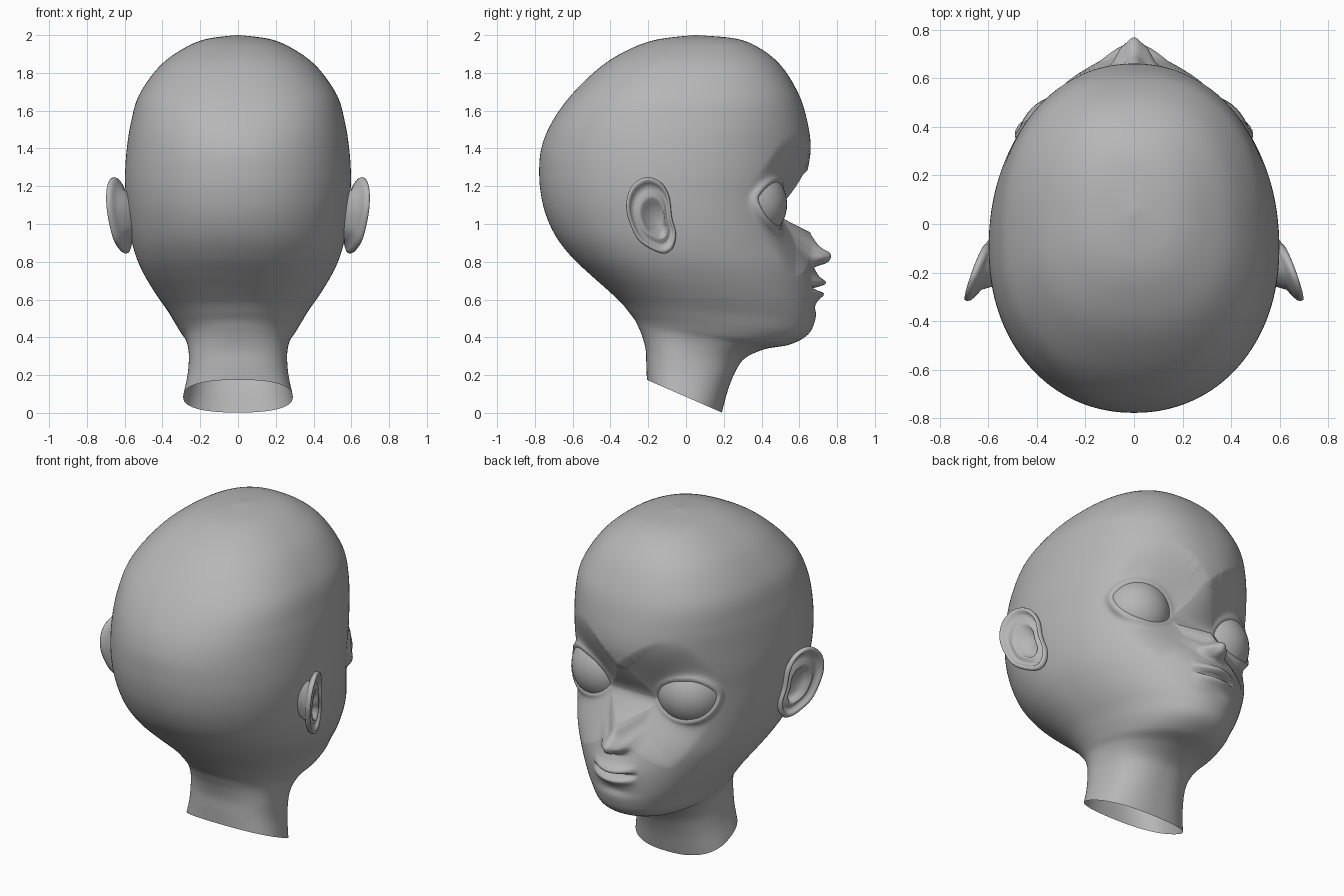
import bpy, bmesh, math
from mathutils import Vector

if "Cube" in bpy.data.objects:
    bpy.data.objects.remove(bpy.data.objects["Cube"])

SEG, SUB = 320, 10

grey = bpy.data.materials.new("plain grey")
grey.diffuse_color = (0.47, 0.47, 0.47, 1)
grey.use_nodes = True
grey.node_tree.nodes["Principled BSDF"].inputs["Base Color"].default_value = grey.diffuse_color


def finish(name, bm, fix=False):
    if fix:
        bmesh.ops.recalc_face_normals(bm, faces=bm.faces[:])
    for f in bm.faces:
        f.smooth = True
    me = bpy.data.meshes.new(name)
    bm.to_mesh(me)
    bm.free()
    me.materials.append(grey)
    ob = bpy.data.objects.new(name, me)
    bpy.context.collection.objects.link(ob)
    return ob


def spline(a, b, c, d, t):
    return [0.5 * (2 * q + (r - p) * t + (2 * p - 5 * q + 4 * r - s) * t * t
                   + (3 * q - p - 3 * r + s) * t ** 3) for p, q, r, s in zip(a, b, c, d)]


def smooth(a, b, v):
    t = min(1, max(0, (v - a) / (b - a)))
    return t * t * (3 - 2 * t)


def bump(v, c, s):
    return math.exp(-((v - c) / s) ** 2)


def table(pts, v):
    if v <= pts[0][0] or v >= pts[-1][0]:
        return 0
    for (a, p), (b, q) in zip(pts, pts[1:]):
        if v <= b:
            return p + (q - p) * (v - a) / (b - a)


# Head sections: back y, back z, front y, front z, half width, centre y
SECTIONS = [
    (-.207, .175, .19, .002, .29, 0), (-.21, .25, .225, .13, .268, 0),
    (-.213, .33, .27, .235, .26, 0), (-.23, .40, .32, .295, .265, .03),
    (-.25, .45, .42, .338, .28, .06), (-.27, .49, .55, .362, .305, .08),
    (-.30, .53, .645, .414, .335, .08), (-.345, .585, .683, .49, .375, .06),
    (-.42, .655, .692, .58, .43, .04), (-.51, .735, .688, .68, .485, 0),
    (-.60, .82, .667, .78, .53, -.03), (-.68, .92, .638, .89, .562, -.06),
    (-.735, 1.03, .622, 1.02, .583, -.08), (-.765, 1.14, .625, 1.14, .594, -.1),
    (-.777, 1.26, .64, 1.26, .598, -.1), (-.767, 1.395, .66, 1.395, .589, -.1),
    (-.715, 1.53, .645, 1.53, .568, -.08), (-.61, 1.68, .60, 1.68, .525, -.05),
    (-.455, 1.83, .51, 1.83, .42, 0), (-.31, 1.92, .40, 1.925, .30, .03),
    (-.16, 1.975, .27, 1.98, .175, .05), (.04, 2.0, .06, 2.0, .01, .05)]
EYE, EYE_R = Vector((.28, .335, 1.105)), .2
NOSE = [(.77, 0), (.78, .03), (.79, .07), (.80, .09), (.82, .11), (.838, .118), (.855, .105),
        (.872, .075), (.89, .06), (.944, .032), (1.05, .02), (1.2, 0)]


def sculpt(x, y, z):
    """Shape the face surface: cheeks, nose, lips and eye sockets."""
    if y < .1 or z < .4 or z > 1.5:
        return x, y, z
    ax = abs(x)
    # cheeks
    y += .015 * bump(ax, .3, .12) * bump(z, .84, .11)
    # nose ridge, tip and wings
    width = .038 + .02 * bump(z, .83, .04)
    y += table(NOSE, z) * bump(ax, 0, width)
    y += .028 * bump(ax, .058, .024) * bump(z, .822, .024)
    # muzzle and lips
    m = max(0, 1 - (ax / .145) ** 2)
    zc = .658 + .7 * ax * ax
    y += .026 * bump(z, .69, .075) * bump(ax, 0, .12)
    y += m * (.03 * bump(z, zc + .032, .022) + .026 * bump(z, zc - .032, .022)
              - .05 * bump(z, zc, .012))
    y -= .01 * bump(z, .56, .025) * bump(ax, 0, .1)
    # eye sockets: move the skin along rays from the eyeball centre,
    # behind the ball inside an almond outline, just over it at the lids
    d = Vector((ax, y, z)) - EYE
    if d.length < .45 and d.y > -.12:
        az = math.degrees(math.atan2(d.x, d.y)) - 19
        el = math.degrees(math.atan2(d.z, math.hypot(d.x, d.y)))
        u = (az * .98 + el * .18) / 58
        v = (el - az * .16) / 36
        a = abs(u) ** 2.3 + abs(v) ** 1.35
        if a < 2:
            lid = EYE_R - .03 + .045 * min(1, max(0, (a - .75) / .35))
            k = smooth(1.08, 2, a)
            d = d.normalized() * (lid * (1 - k) + d.length * k)
            p = EYE + d
            return math.copysign(p.x, x), p.y, p.z
    return x, y, z


# Head and neck, open at the bottom
bm = bmesh.new()
rings = []
last = len(SECTIONS) - 1
for i in range(last):
    quad = [SECTIONS[min(last, max(0, i + k))] for k in (-1, 0, 1, 2)]
    for s in range(SUB + (i == last - 1)):
        yb, zb, yf, zf, w, yc = spline(*quad, s / SUB)
        n = 2.1 + .35 * (1 - smooth(.2, .6, zb)) + .25 * smooth(1.35, 1.7, zb)
        ring = []
        for j in range(SEG):
            t = 2 * math.pi * j / SEG
            c, sn = math.cos(t), math.sin(t)
            x = w * math.copysign(abs(c) ** (2 / n), c)
            reach = (yf - yc) if sn > 0 else (yc - yb)
            y = yc + reach * math.copysign(abs(sn) ** (2 / n), sn)
            z = zb + (zf - zb) * (y - yb) / (yf - yb)
            ring.append(bm.verts.new(sculpt(x, y, z)))
        rings.append(ring)
for lo, hi in zip(rings, rings[1:]):
    for j in range(SEG):
        k = (j + 1) % SEG
        bm.faces.new((lo[j], lo[k], hi[k], hi[j]))
bm.faces.new(rings[-1])
finish("head", bm)

# Ear outline (y, z) and layers: scale, outward offset, from root to inner bowl
OUTLINE = [(-.217, 1.247), (-.29, 1.194), (-.317, 1.1), (-.296, 1.0),
           (-.243, .905), (-.135, .845), (-.075, .865), (-.053, .944),
           (-.074, 1.034), (-.09, 1.15), (-.138, 1.225)]
LAYERS = [(.5, -.11), (.66, -.04), (.9, -.022), (.98, -.012), (1, 0), (.97, .012),
          (.91, .014), (.85, .004), (.79, -.012), (.68, -.008), (.58, .006),
          (.5, .004), (.43, -.02), (.2, -.032)]


def ear(side):
    bm = bmesh.new()
    n = len(OUTLINE)
    pts = []
    for i in range(n):
        quad = [OUTLINE[(i + k) % n] for k in (-1, 0, 1, 2)]
        pts += [spline(*quad, s / 6) for s in range(6)]
    prev = None
    for li, (sc, off) in enumerate(LAYERS):
        # the inner bowl sits lower and further forward
        f = (1 - sc) if li > 4 else 0
        cy, cz = -.18 + .05 * f, 1.055 - .08 * f
        ring = []
        for py, pz in pts:
            y, z = cy + (py - cy) * sc, cz + (pz - cz) * sc
            x = .597 + (-y - .08) * .36 + .08 * (z - 1.05) + off
            ring.append(bm.verts.new((side * x, y, z)))
        if prev:
            for j in range(len(ring)):
                k = (j + 1) % len(ring)
                bm.faces.new((prev[j], prev[k], ring[k], ring[j]))
        else:
            bm.faces.new(ring)
        prev = ring
    bm.faces.new(prev)
    finish("ear_left" if side < 0 else "ear_right", bm, True)


# Eyeballs
def eyeball(side):
    bm = bmesh.new()
    bmesh.ops.create_uvsphere(bm, u_segments=48, v_segments=24, radius=EYE_R)
    bmesh.ops.translate(bm, verts=bm.verts[:], vec=(side * EYE.x, EYE.y, EYE.z))
    finish("eye_left" if side < 0 else "eye_right", bm)


for side in (-1, 1):
    ear(side)
    eyeball(side)
